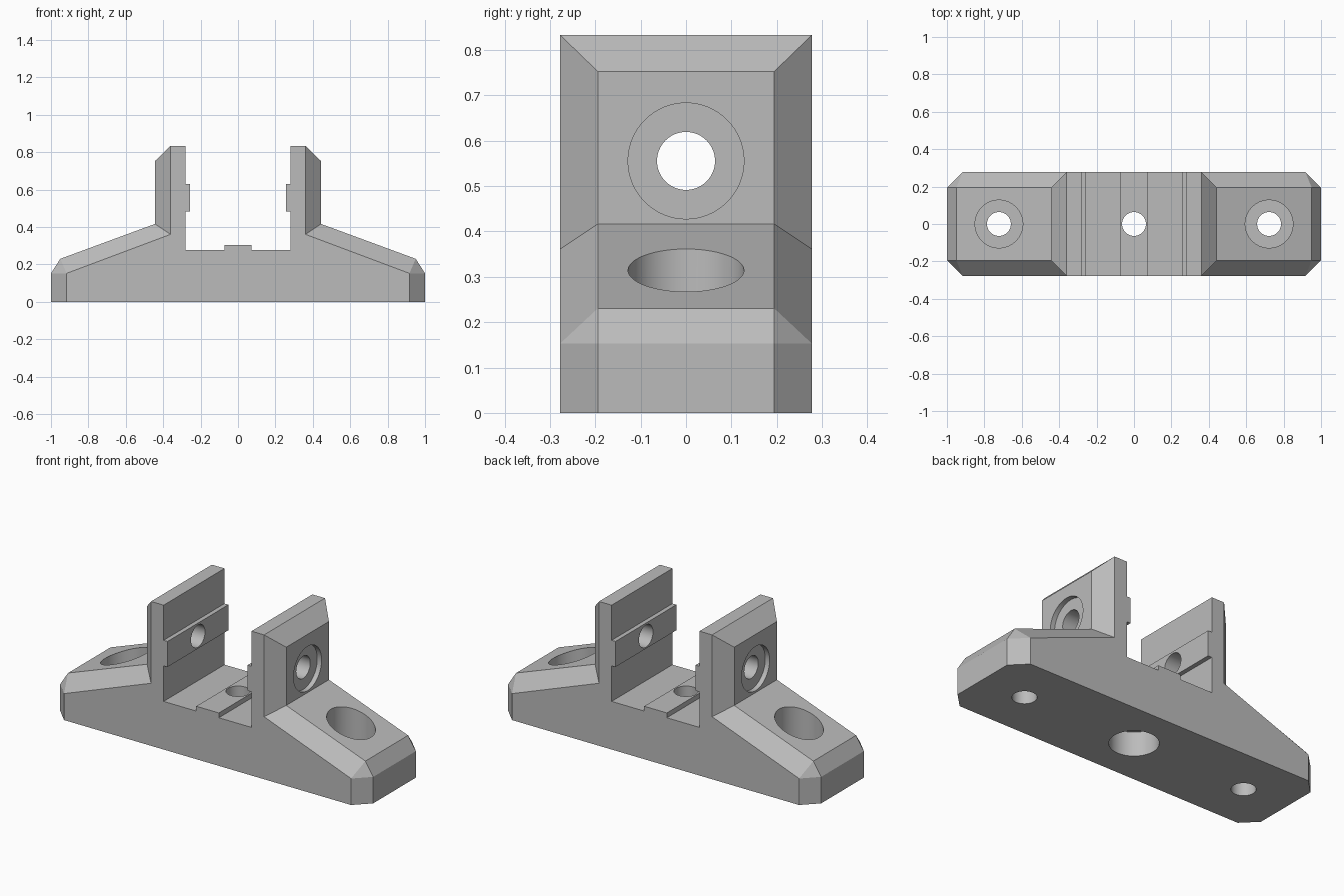
import bpy, bmesh
from math import pi
from mathutils import Matrix

cube = bpy.data.objects.get("Cube")
if cube:
    bpy.data.objects.remove(cube, do_unlink=True)

U = 1 / 36           # one design unit
HALF_Y = 10 * U      # half depth of the bracket
BEVEL_Y = 7 * U      # where the side bevels end
BORE, COUNTERBORE = 2.3 * U, 4.6 * U

grey = bpy.data.materials.new("grey plastic")
grey.use_nodes = True
colour = (0.5, 0.5, 0.5, 1)
grey.diffuse_color = colour
grey.node_tree.nodes["Principled BSDF"].inputs["Base Color"].default_value = colour


def make_object(name, bm):
    mesh = bpy.data.meshes.new(name)
    bmesh.ops.recalc_face_normals(bm, faces=bm.faces)
    bm.to_mesh(mesh)
    bm.free()
    ob = bpy.data.objects.new(name, mesh)
    bpy.context.collection.objects.link(ob)
    mesh.materials.append(grey)
    return ob


# Half profiles: outer edge on the end faces and at mid depth, then the shared slot
face_edge = [(33, 0), (33, 5.5), (33, 5.5), (13, 13), (13, 30)]
mid_edge = [(36, 0), (36, 5.5), (34.2, 8.3), (16, 15), (16, 27.1)]
slot = [(13, 30), (10.1, 30), (10.1, 22.7), (9.2, 22.7), (9.2, 17.4),
        (10.1, 17.4), (10.1, 10), (2.6, 10), (2.6, 11)]


def layer(bm, edge, y):
    half = edge + slot
    full = half + [(-x, z) for x, z in reversed(half)]
    return [bm.verts.new((x * U, y, z * U)) for x, z in full]


# Bracket body lofted through four cross-sections
bm = bmesh.new()
layers = [layer(bm, face_edge, -HALF_Y), layer(bm, mid_edge, -BEVEL_Y),
          layer(bm, mid_edge, BEVEL_Y), layer(bm, face_edge, HALF_Y)]
for a, b in zip(layers, layers[1:]):
    for i in range(len(a)):
        j = (i + 1) % len(a)
        bm.faces.new((a[i], a[j], b[j], b[i]))
for end in (layers[0], layers[-1]):
    bm.faces.new(end)
bmesh.ops.remove_doubles(bm, verts=bm.verts, dist=1e-5)
bmesh.ops.dissolve_degenerate(bm, dist=1e-5, edges=bm.edges)
bmesh.ops.dissolve_limit(bm, angle_limit=0.002, verts=bm.verts, edges=bm.edges)
body = make_object("bracket", bm)


def drill(radius, start, end, x=0, z=None):
    """Cut a round hole: upright between two heights, or along x at height z."""
    bm = bmesh.new()
    mid = (start + end) / 2
    if z is None:
        place = Matrix.Translation((x, 0, mid))
    else:
        place = Matrix.Translation((mid, 0, z)) @ Matrix.Rotation(pi / 2, 4, "Y")
    bmesh.ops.create_cone(bm, cap_ends=True, segments=64, radius1=radius,
                          radius2=radius, depth=abs(end - start), matrix=place)
    cutter = make_object("hole_cutter", bm)
    cutter.hide_render = True
    mod = body.modifiers.new("hole", "BOOLEAN")
    mod.operation, mod.solver, mod.object = "DIFFERENCE", "EXACT", cutter
    bpy.context.view_layer.objects.active = body
    bpy.ops.object.modifier_apply(modifier=mod.name)
    bpy.data.objects.remove(cutter, do_unlink=True)


# Centre hole, countersunk from below
drill(BORE, -0.1, 0.5)
drill(COUNTERBORE, -0.1, 5 * U)
for s in (-1, 1):
    # Foot holes, countersunk from above
    drill(BORE, -0.1, 0.5, x=s * 26 * U)
    drill(COUNTERBORE, 5 * U, 0.6, x=s * 26 * U)
    # Upright holes, shallow recess on the outside
    drill(BORE, s * 0.1, s * 0.6, z=20 * U)
    drill(COUNTERBORE, s * 15 * U, s * 0.6, z=20 * U)

bpy.ops.object.select_all(action="DESELECT")
body.select_set(True)
bpy.context.view_layer.objects.active = body
bpy.ops.object.shade_smooth_by_angle(angle=0.4)
